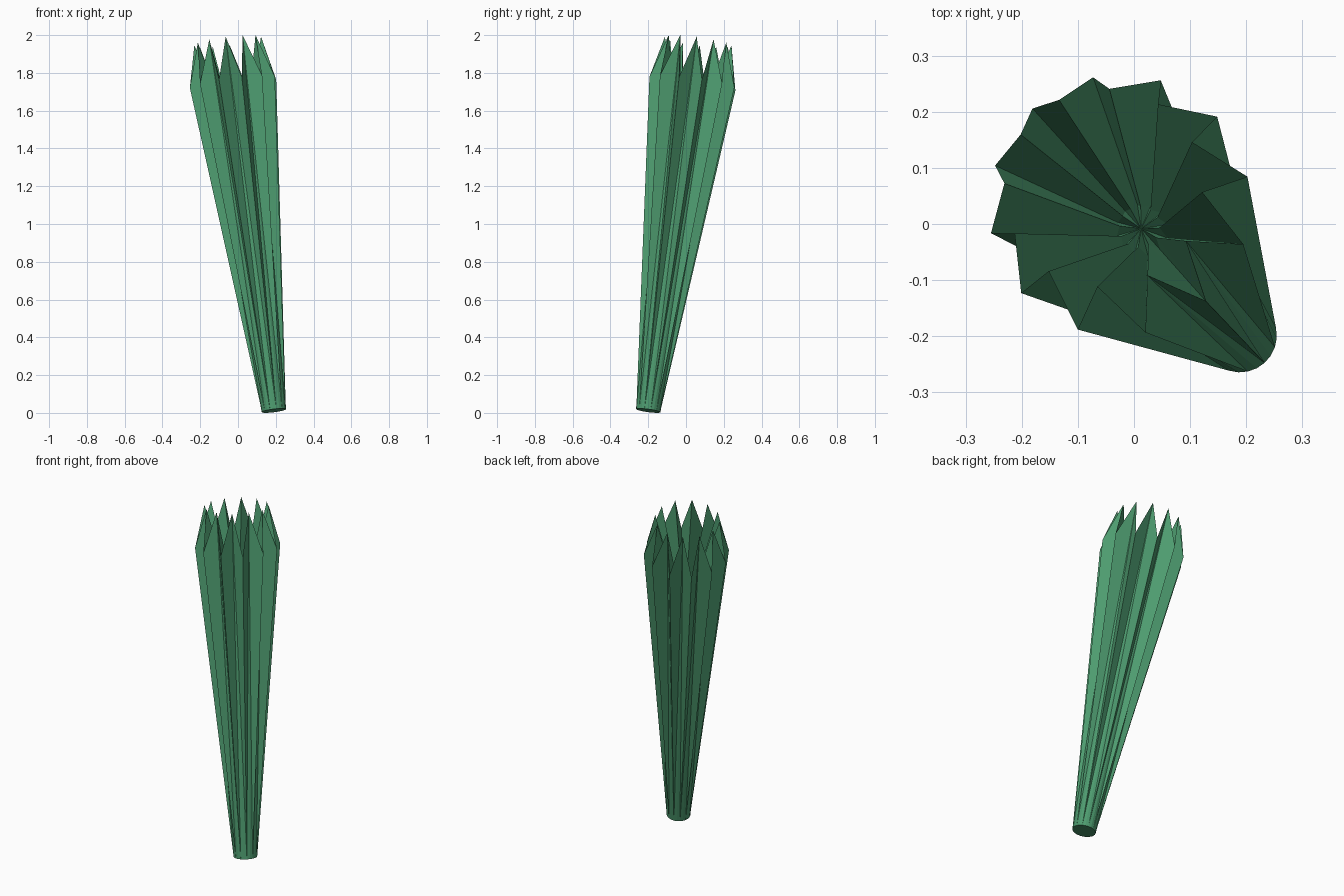
import bpy, bmesh, math
from mathutils import Vector

if "Cube" in bpy.data.objects:
    bpy.data.objects.remove(bpy.data.objects["Cube"])

N = 12                                   # number of flutes / points
BASE = Vector((0.19, -0.2, 0.012))       # centre of the foot disc
AXIS = Vector((-0.245, 0.265, 1.96)).normalized()
TURN = Vector((0, 0, 1)).rotation_difference(AXIS)

green = bpy.data.materials.new("leaf green")
green.diffuse_color = (0.075, 0.33, 0.16, 1)
green.use_nodes = True
green.node_tree.nodes["Principled BSDF"].inputs["Base Color"].default_value = green.diffuse_color

bm = bmesh.new()


def ring(ridge, groove):
    """Zigzag ring: (radius, length along axis) for ridges and grooves."""
    verts = []
    for i in range(2 * N):
        r, h = ridge if i % 2 == 0 else groove
        a = math.radians(12 + i * 180 / N)
        p = Vector((r * math.cos(a), r * math.sin(a), h))
        verts.append(bm.verts.new(BASE + TURN @ p))
    return verts


def bridge(a, b):
    n = len(a)
    for i in range(n):
        j = (i + 1) % n
        # split along the ridge-to-groove diagonal so faces stay flat
        if i % 2 == 0:
            bm.faces.new((a[i], a[j], b[j]))
            bm.faces.new((a[i], b[j], b[i]))
        else:
            bm.faces.new((a[i], a[j], b[i]))
            bm.faces.new((a[j], b[j], b[i]))


# Round foot, jagged rim, small jagged floor of the hollow
foot = ring((0.065, 0), (0.065, 0))
rim = ring((0.235, 1.76), (0.178, 1.99))
floor = ring((0.047, 1.42), (0.036, 1.466))
bridge(foot, rim)
bridge(rim, floor)
bm.faces.new(foot)
mid = bm.verts.new(BASE + TURN @ Vector((0, 0, 1.443)))
for i in range(2 * N):
    bm.faces.new((floor[i], floor[(i + 1) % (2 * N)], mid))

bmesh.ops.recalc_face_normals(bm, faces=bm.faces)
mesh = bpy.data.meshes.new("fluted_stalk")
bm.to_mesh(mesh)
bm.free()
mesh.materials.append(green)
bpy.context.collection.objects.link(bpy.data.objects.new("fluted_stalk", mesh))
